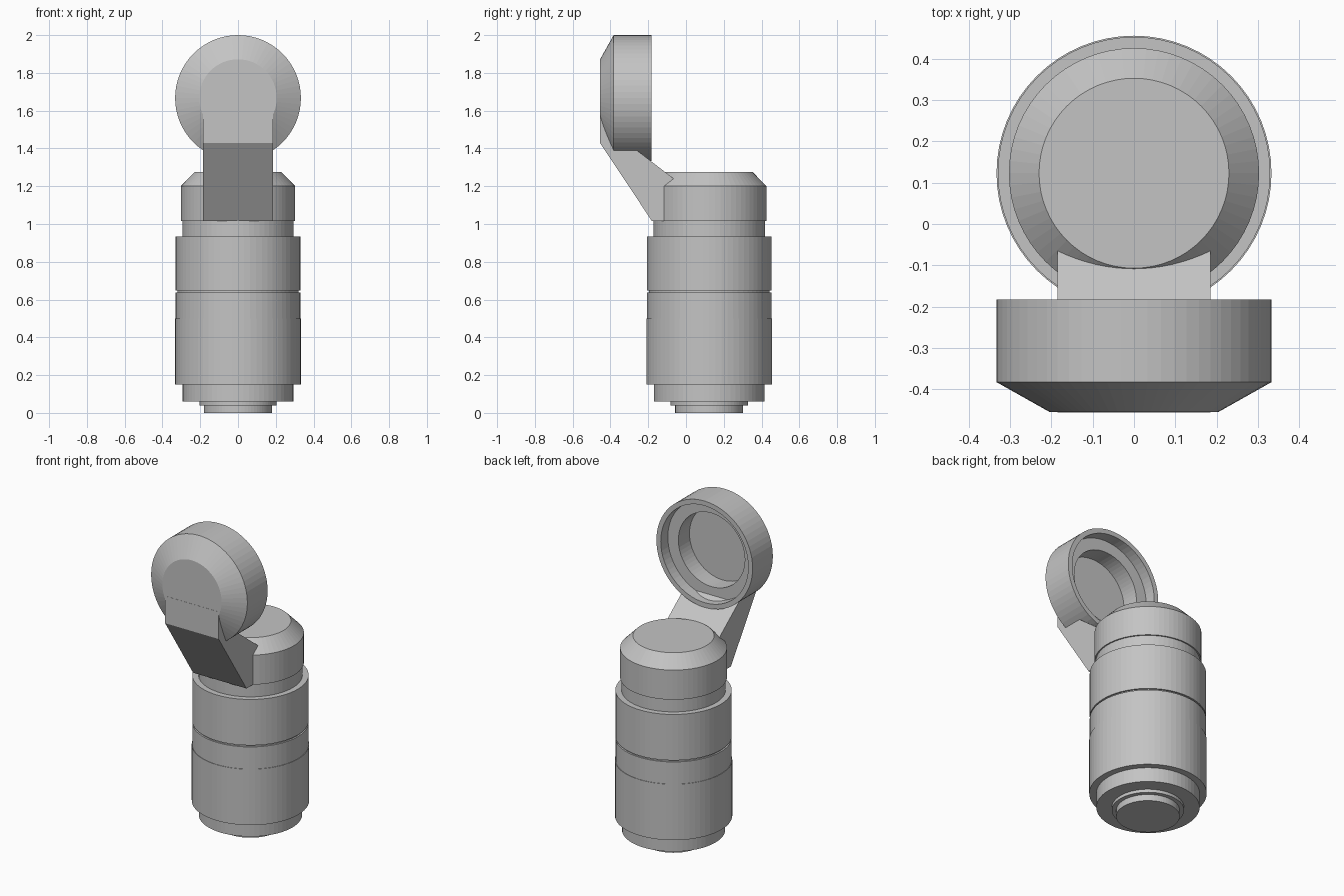
import bpy
import bmesh
import math
from mathutils import Matrix

if "Cube" in bpy.data.objects:
    bpy.data.objects.remove(bpy.data.objects["Cube"])

SIDES = 64
AXIS_Y = 0.123

grey = bpy.data.materials.new("plain grey")
grey.use_nodes = True
COLOUR = (0.55, 0.55, 0.55, 1)
grey.diffuse_color = COLOUR
grey.node_tree.nodes["Principled BSDF"].inputs["Base Color"].default_value = COLOUR


def finish(name, bm):
    bmesh.ops.recalc_face_normals(bm, faces=bm.faces)
    mesh = bpy.data.meshes.new(name)
    bm.to_mesh(mesh)
    bm.free()
    mesh.materials.append(grey)
    obj = bpy.data.objects.new(name, mesh)
    bpy.context.collection.objects.link(obj)
    return obj


def lathe(name, profile, matrix):
    """Turn (radius, height) points about z, cap both ends, then place."""
    bm = bmesh.new()
    rings = []
    for r, z in profile:
        angles = [2 * math.pi * i / SIDES for i in range(SIDES)]
        rings.append([bm.verts.new((r * math.cos(a), r * math.sin(a), z)) for a in angles])
    for low, high in zip(rings, rings[1:]):
        for i in range(SIDES):
            j = (i + 1) % SIDES
            bm.faces.new((low[i], low[j], high[j], high[i]))
    bm.faces.new(rings[0])
    bm.faces.new(rings[-1])
    bm.transform(matrix)
    return finish(name, bm)


# Stepped barrel: foot, base, main grip, groove, upper sleeve
upright = Matrix.Translation((0, AXIS_Y, 0))
lathe("barrel", [
    (0.18, 0), (0.18, 0.04), (0.205, 0.04), (0.205, 0.06),
    (0.293, 0.06), (0.293, 0.15), (0.333, 0.15), (0.333, 0.5),
    (0.33, 0.5), (0.33, 0.638), (0.32, 0.638), (0.32, 0.648),
    (0.33, 0.648), (0.33, 0.935), (0.295, 0.935), (0.295, 1.015),
], upright)

# Chamfered neck on top of the barrel
lathe("neck", [(0.303, 1.015), (0.303, 1.2), (0.23, 1.275)], upright)

# Open lid, a hollow cup standing on edge with its mouth to the back
lid_place = Matrix.Translation((0, -0.183, 1.667)) @ Matrix.Rotation(math.pi / 2, 4, "X")
lathe("lid", [
    (0.205, 0.272), (0.333, 0.2), (0.333, 0),
    (0.303, 0), (0.303, 0.07), (0.23, 0.07), (0.23, 0.18),
], lid_place)

# Hinge arm joining neck and lid, a side outline extruded across x
outline = [(-0.456, 1.43), (-0.18, 1.015), (0, 1.015), (0, 1.19),
           (-0.26, 1.39), (-0.38, 1.4), (-0.38, 1.6), (-0.456, 1.6)]
bm = bmesh.new()
side = bm.faces.new([bm.verts.new((-0.185, y, z)) for y, z in outline])
extruded = bmesh.ops.extrude_face_region(bm, geom=[side])["geom"]
bmesh.ops.translate(bm, vec=(0.37, 0, 0),
                    verts=[v for v in extruded if isinstance(v, bmesh.types.BMVert)])
finish("hinge_arm", bm)
